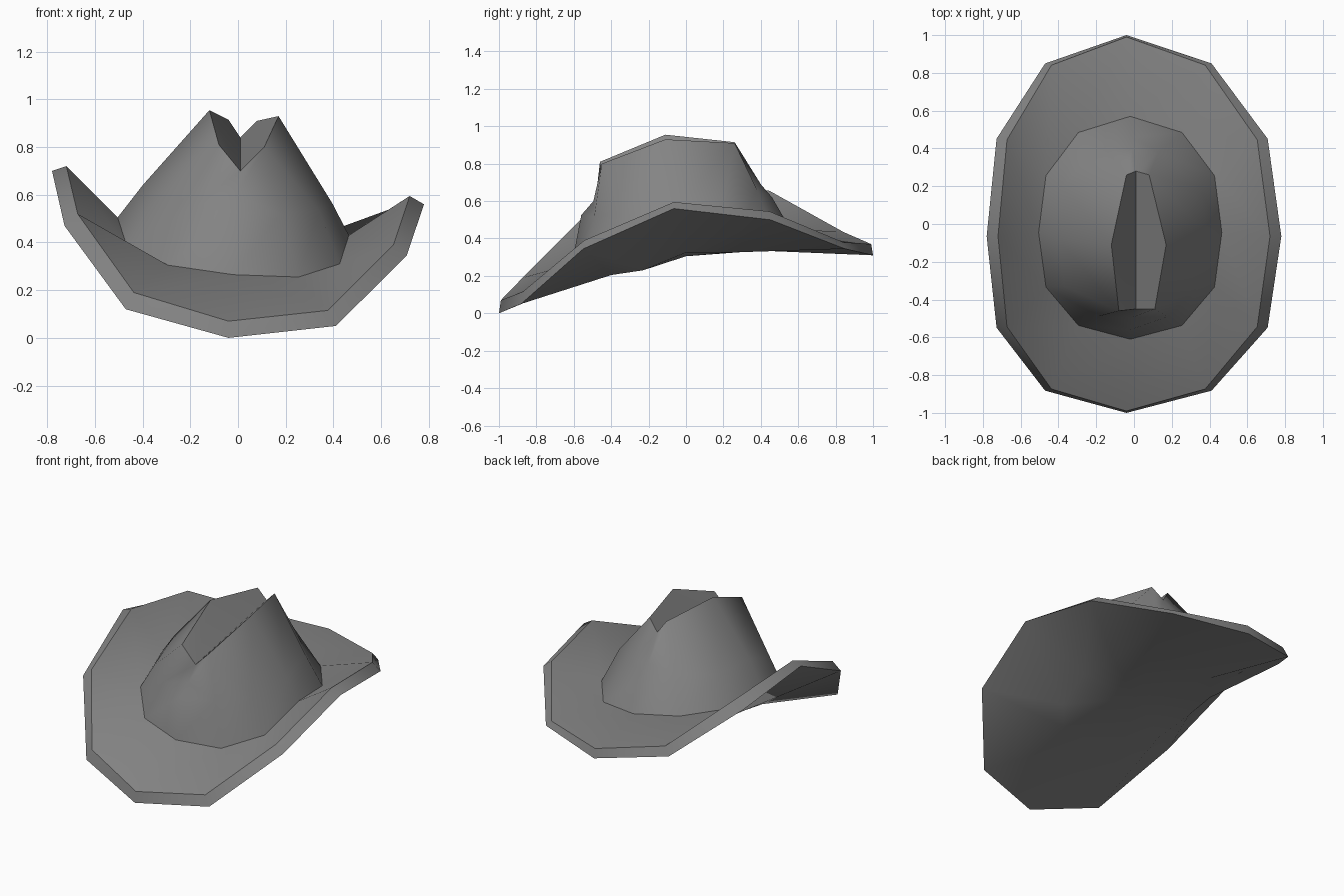
import bpy, bmesh, math
from mathutils import Vector

if "Cube" in bpy.data.objects:
    bpy.data.objects.remove(bpy.data.objects["Cube"])

N = 12
WIDTH = (0, .565, .92, 1)      # half width of the oval every 30 degrees

felt = bpy.data.materials.new("dark_felt")
felt.diffuse_color = (0.23, 0.23, 0.23, 1)
felt.use_nodes = True
felt.node_tree.nodes["Principled BSDF"].inputs["Base Color"].default_value = felt.diffuse_color


def ring(rx, ry, heights, cx=0, cy=0, dx=0, dy=0):
    """Oval 12-sided ring, starting at the front and running to the right."""
    pts = []
    for i, z in enumerate(heights):
        c = math.cos(2 * math.pi * i / N)
        k = i % 6
        x = rx * WIDTH[min(k, 6 - k)] * (1 if i < 6 else -1)
        pts.append(Vector((x + cx + dx * c * c, -ry * c + cy + dy * (1 - c * c), z)))
    return pts


def loft(bm, rings):
    rows = [[bm.verts.new(p) for p in r] for r in rings]
    for a, b in zip(rows, rows[1:]):
        for i in range(N):
            j = (i + 1) % N
            bm.faces.new((a[i], a[j], b[j], b[i]))
    return rows


def cap(bm, row, centre):
    c = bm.verts.new(centre)
    for i in range(N):
        bm.faces.new((row[(i + 1) % N], row[i], c))


def finish(bm, name, angle):
    bmesh.ops.remove_doubles(bm, verts=bm.verts, dist=0.001)
    bmesh.ops.recalc_face_normals(bm, faces=bm.faces)
    me = bpy.data.meshes.new(name)
    bm.to_mesh(me)
    bm.free()
    me.materials.append(felt)
    ob = bpy.data.objects.new(name, me)
    bpy.context.collection.objects.link(ob)
    bpy.ops.object.select_all(action='DESELECT')
    ob.select_set(True)
    bpy.context.view_layer.objects.active = ob
    bpy.ops.object.shade_smooth_by_angle(angle=math.radians(angle))


# Shared seam where crown meets brim
base = ring(0.485, 0.59,
            (.265, .255, .31, .43, .405, .40, .43, .455, .46, .505, .385, .305),
            cx=-0.02, cy=-0.02, dy=-0.025)

# Brim: closed solid with underside, thick edge and upper surface
under = ring(0.40, 0.46,
             (.235, .205, .23, .325, .325, .335, .34, .35, .345, .34, .285, .25), cx=-0.02)
edge_low = ring(0.78, 1.0,
                (0, .05, .345, .56, .50, .345, .31, .38, .60, .70, .47, .12),
                dx=-0.04, dy=-0.065)
edge_top = ring(0.72, 0.99,
                (.07, .115, .39, .595, .545, .38, .37, .435, .655, .72, .52, .19),
                dx=-0.04, dy=-0.065)
bm = bmesh.new()
rows = loft(bm, [under, edge_low, edge_top, base])
cap(bm, rows[0], (-0.02, 0, 0.305))
cap(bm, rows[3], (-0.02, 0, 0.37))
finish(bm, "brim", 50)

# Crown: shelf ring, with pinched dents just above it at front and back
shelf = [(-.02, -.56, .525), (.18, -.49, .52), (.34, -.33, .535), (.395, -.06, .565),
         (.34, .20, .61), (.13, .38, .66), (-.01, .46, .62), (-.20, .40, .66),
         (-.38, .20, .64), (-.40, -.08, .64), (-.37, -.33, .55), (-.19, -.49, .55)]
waist = list(shelf)
waist[0] = (-.01, -.495, .60)
waist[6] = (-.01, .40, .69)
# Crown: two ridges with a valley between them
valley_f, valley_b = (.01, -.45, .70), (.01, .28, .84)
right = [(.11, -.45, .80), (.17, -.11, .93), (.08, .26, .91)]
left = [(-.08, -.46, .81), (-.12, -.11, .955), (-.04, .26, .915)]
top = [valley_f, right[0], right[0], right[1], right[2], right[2],
       valley_b, left[2], left[2], left[1], left[0], left[0]]
bm = bmesh.new()
t = loft(bm, [base, shelf, waist, top])[3]
for f, p, b in ((1, 3, 5), (11, 9, 7)):
    for tri in ((0, f, p), (0, p, 6), (6, p, b)):
        bm.faces.new([t[k] for k in tri])
finish(bm, "crown", 45)
